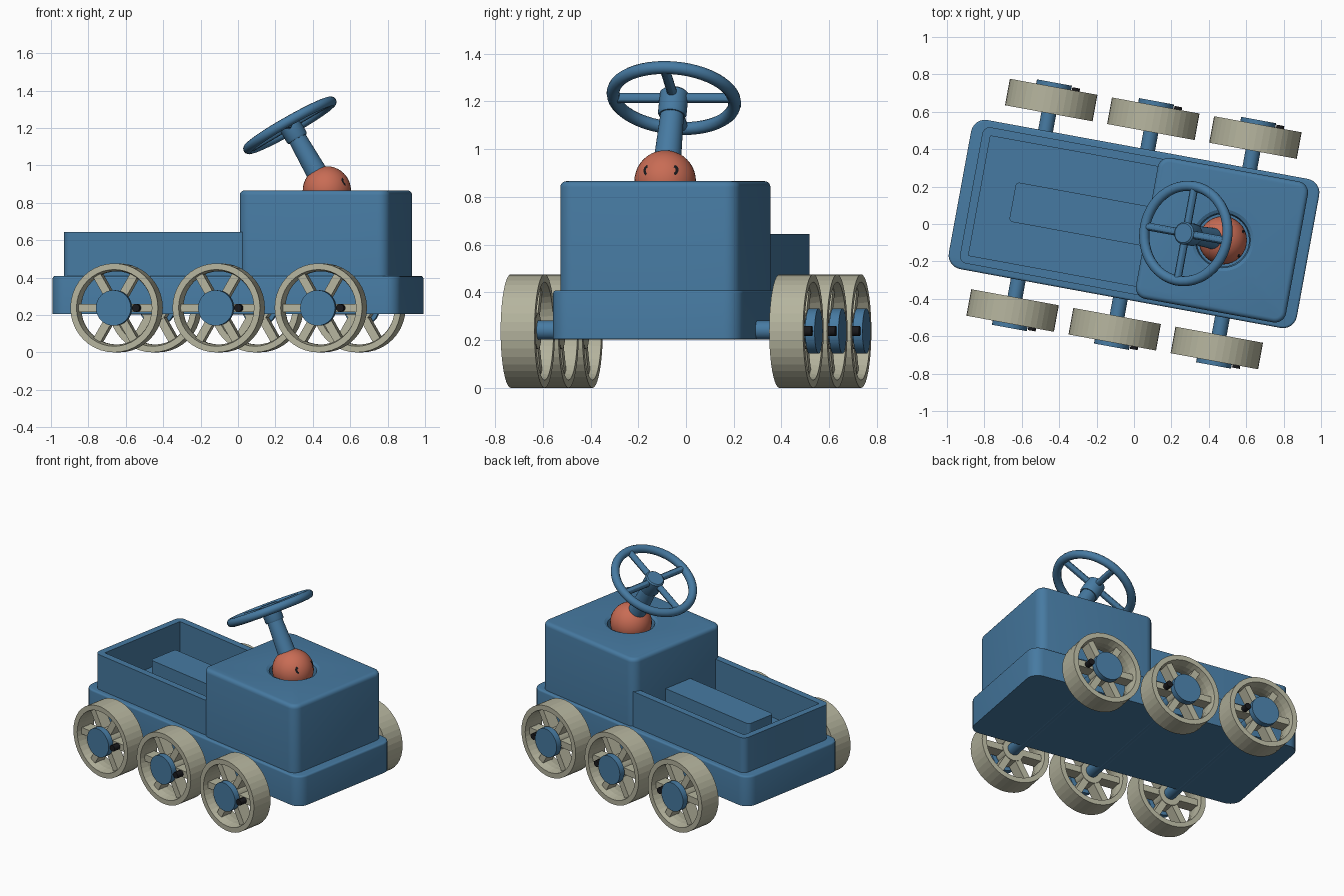
import bpy, bmesh, math
from mathutils import Matrix, Vector

if "Cube" in bpy.data.objects:
    bpy.data.objects.remove(bpy.data.objects["Cube"])

TURN = Matrix.Rotation(math.radians(-10.4), 4, 'Z')  # whole toy is turned a little


def material(name, rgb):
    m = bpy.data.materials.new(name)
    m.diffuse_color = (*rgb, 1)
    m.use_nodes = True
    m.node_tree.nodes["Principled BSDF"].inputs["Base Color"].default_value = m.diffuse_color
    return m


BLUE = material("blue", (0.062, 0.195, 0.36))
CREAM = material("cream", (0.46, 0.455, 0.34))
RED = material("coral red", (0.58, 0.15, 0.09))
BLACK = material("black", (0.01, 0.01, 0.012))


def finish(bm, name, mat, matrix=Matrix(), smooth=30):
    bmesh.ops.recalc_face_normals(bm, faces=bm.faces)
    me = bpy.data.meshes.new(name)
    bm.to_mesh(me)
    bm.free()
    ob = bpy.data.objects.new(name, me)
    bpy.context.collection.objects.link(ob)
    me.materials.append(mat)
    ob.matrix_basis = TURN @ matrix
    if smooth:
        bpy.ops.object.select_all(action='DESELECT')
        ob.select_set(True)
        bpy.context.view_layer.objects.active = ob
        bpy.ops.object.shade_smooth_by_angle(angle=math.radians(smooth))
    return ob


def rounded_box(lo, hi, corner, top=0.0):
    """Box with rounded upright corners and a rounded top rim."""
    bm = bmesh.new()
    bmesh.ops.create_cube(bm, size=1)
    lo, hi = Vector(lo), Vector(hi)
    for v in bm.verts:
        v.co = Vector(((lo[i] + hi[i]) / 2 + v.co[i] * (hi[i] - lo[i]) for i in range(3)))
    upright = [e for e in bm.edges if abs(e.verts[0].co.z - e.verts[1].co.z) > 1e-4]
    bmesh.ops.bevel(bm, geom=upright, offset=corner, segments=6, profile=0.5, affect='EDGES')
    if top:
        rim = [e for e in bm.edges if all(v.co.z > hi.z - 1e-4 for v in e.verts)]
        bmesh.ops.bevel(bm, geom=rim, offset=top, segments=4, profile=0.5, affect='EDGES')
    return bm


def lathe(profile, steps, closed=False):
    bm = bmesh.new()
    vs = [bm.verts.new((r, 0, z)) for r, z in profile]
    es = [bm.edges.new(p) for p in zip(vs, vs[1:])]
    if closed:
        es.append(bm.edges.new((vs[-1], vs[0])))
    bmesh.ops.spin(bm, geom=vs + es, cent=(0, 0, 0), axis=(0, 0, 1),
                   angle=2 * math.pi, steps=steps)
    bmesh.ops.remove_doubles(bm, verts=bm.verts, dist=1e-5)
    return bm


def rod(r, z0, z1, steps=24, r2=None):
    return lathe([(0, z0), (r, z0), (r2 or r, z1), (0, z1)], steps)


# chassis
finish(rounded_box((-0.946, -0.405, 0.205), (0.946, 0.405, 0.408), 0.075, 0.012),
       "chassis", BLUE)

# open load bed
bm = rounded_box((-0.885, -0.37, 0.40), (0.12, 0.37, 0.645), 0.04)
top = max(bm.faces, key=lambda f: f.calc_center_median().z)
bmesh.ops.inset_region(bm, faces=[top], thickness=0.045)
inner = bmesh.ops.extrude_discrete_faces(bm, faces=[top])['faces'][0]
bmesh.ops.translate(bm, verts=inner.verts, vec=(0, 0, -0.23))
finish(bm, "load_bed", BLUE)

# bench bar running along the bed
finish(rounded_box((-0.66, -0.107, 0.40), (0.10, 0.107, 0.585), 0.02), "bench", BLUE)

# cab with a round seat hole
cab = finish(rounded_box((0.07, -0.383, 0.40), (0.886, 0.383, 0.866), 0.06, 0.025), "cab", BLUE)
hole = finish(lathe([(0, 0.74), (0.14, 0.74), (0.14, 0.835), (0.147, 0.857),
                     (0.165, 0.866), (0.165, 0.92), (0, 0.92)], 48),
              "hole_cutter", BLUE, Matrix.Translation((0.483, 0, 0)))
cut = cab.modifiers.new("hole", 'BOOLEAN')
cut.object = hole
cut.solver = 'EXACT'
bpy.ops.object.select_all(action='DESELECT')
cab.select_set(True)
bpy.context.view_layer.objects.active = cab
bpy.ops.object.modifier_apply(modifier="hole")
bpy.data.objects.remove(hole)

# ball head with two small curved eyes
BALL = Vector((0.483, 0, 0.866))
bm = bmesh.new()
bmesh.ops.create_uvsphere(bm, u_segments=32, v_segments=20, radius=0.129)
finish(bm, "ball_head", RED, Matrix.Translation(BALL))
for side in (-1, 1):
    bm = bmesh.new()
    rows = []
    for i in range(7):
        t = math.radians(20 + 22 * i)
        row = []
        for r in (0.013, 0.024):
            y = side * (0.05 + r * math.sin(t))
            z = 0.045 + r * math.cos(t)
            row.append(bm.verts.new(Vector((math.sqrt(0.129 ** 2 - y * y - z * z), y, z)) * 1.012))
        rows.append(row)
    for a, b in zip(rows, rows[1:]):
        bm.faces.new((a[0], a[1], b[1], b[0]))
    bmesh.ops.solidify(bm, geom=bm.faces[:], thickness=0.003)
    finish(bm, "eye", BLACK, Matrix.Translation(BALL))

# steering column, hub, ring and four spokes, all along one tilted axis
STEER = Matrix.Translation(BALL) @ Matrix.Rotation(math.radians(-30), 4, 'Y')
H = 0.402
finish(rod(0.058, 0.08, H - 0.05, 32, 0.048), "steering_column", BLUE, STEER)
finish(lathe([(0, H - 0.085), (0.055, H - 0.085), (0.06, H - 0.075), (0.06, H + 0.02),
              (0.052, H + 0.028), (0, H + 0.028)], 32), "steering_hub", BLUE, STEER)
tube = [(0.256 + 0.027 * math.cos(a * math.pi / 6), H + 0.027 * math.sin(a * math.pi / 6))
        for a in range(12)]
finish(lathe(tube, 48, True), "steering_ring", BLUE, STEER, 40)
for k in range(4):
    m = (STEER @ Matrix.Translation((0, 0, H)) @ Matrix.Rotation(k * math.pi / 2, 4, 'Z')
         @ Matrix.Rotation(math.pi / 2, 4, 'Y'))
    finish(rod(0.021, 0.04, 0.25, 12), "steering_spoke", BLUE, m)

# axles and wheels
R = 0.238
for x in (-0.555, 0, 0.555):
    finish(rod(0.04, -0.64, 0.64), "axle", BLUE,
           Matrix.Translation((x, 0, R + 0.004)) @ Matrix.Rotation(math.pi / 2, 4, 'X'))
    for side in (-1, 1):
        # wheel axis points outward from the chassis
        W = Matrix.Translation((x, side * 0.572, R)) @ Matrix.Rotation(-side * math.pi / 2, 4, 'X')
        finish(lathe([(0.205, -0.072), (R, -0.072), (R, 0.072), (0.205, 0.072),
                      (0.196, 0.02), (0.196, -0.02)], 40, True), "wheel_rim", CREAM, W, 0)
        finish(rod(0.075, -0.045, 0.045), "wheel_hub", CREAM, W)
        for k in range(6):
            bm = rounded_box((0.05, -0.022, -0.04), (0.202, 0.022, 0.04), 0.002)
            finish(bm, "wheel_spoke", CREAM, W @ Matrix.Rotation(k * math.pi / 3, 4, 'Z'), 0)
        finish(rod(0.095, 0.055, 0.095, 32), "hub_cap", BLUE, W)
        finish(rod(0.06, 0.0, 0.06), "hub_cap_neck", BLUE, W)
        finish(rod(0.021, 0.0, 0.088, 12), "valve", BLACK, W @ Matrix.Translation((0.12, 0, 0)))
